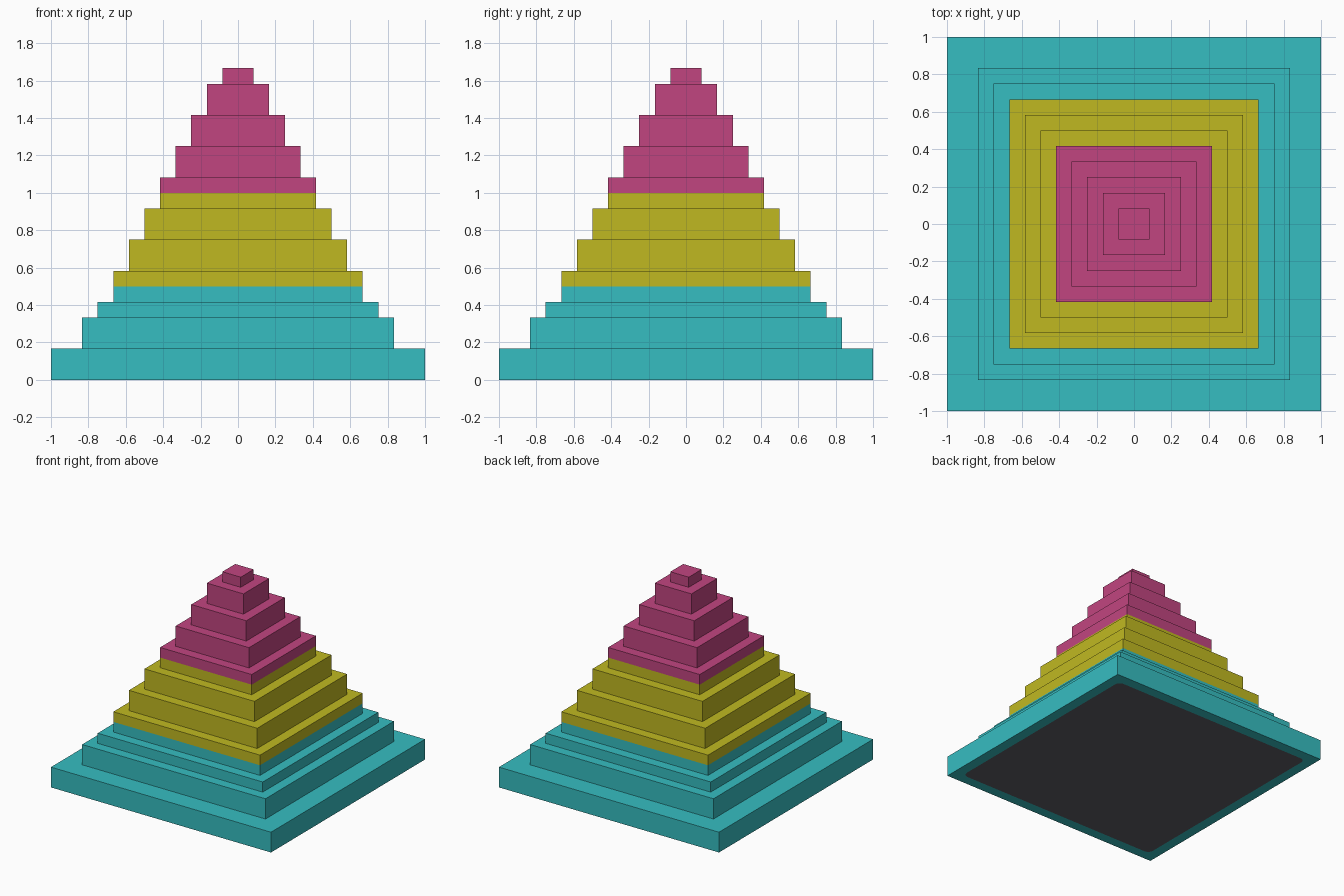
import bpy
import bmesh
from math import cos, sin, pi

cube = bpy.data.objects.get("Cube")
if cube:
    bpy.data.objects.remove(cube, do_unlink=True)

U = 1 / 12  # modular step size


def linear(c):
    c /= 255
    return c / 12.92 if c <= 0.04045 else ((c + 0.055) / 1.055) ** 2.4


def material(name, r, g, b):
    mat = bpy.data.materials.new(name)
    mat.use_nodes = True
    colour = (linear(r), linear(g), linear(b), 1)
    mat.diffuse_color = colour
    mat.node_tree.nodes["Principled BSDF"].inputs["Base Color"].default_value = colour
    return mat


materials = [
    material("teal", 54, 189, 193),
    material("mustard", 192, 185, 33),
    material("magenta", 193, 69, 128),
    material("dark_grey", 94, 94, 101),
]

bm = bmesh.new()


def square_ring(half, z):
    return [bm.verts.new((sx * half * U, sy * half * U, z * U))
            for sx, sy in ((1, 1), (-1, 1), (-1, -1), (1, -1))]


def bridge(a, b):
    for i in range(4):
        j = (i + 1) % 4
        bm.faces.new((a[i], a[j], b[j], b[i]))


# Stepped tiers: half width and top height in steps
tiers = [(12, 2), (10, 4), (9, 5), (8, 7), (7, 9), (6, 11),
         (5, 13), (4, 15), (3, 17), (2, 19), (1, 20)]
colour_breaks = (6, 12)

base_ring = ring = square_ring(tiers[0][0], 0)
bottom = 0
for index, (half, top) in enumerate(tiers):
    if index:
        ledge = square_ring(half, bottom)
        bridge(ring, ledge)
        ring = ledge
    # Walls are cut where the colour band changes
    for z in [b for b in colour_breaks if bottom < b < top] + [top]:
        upper = square_ring(half, z)
        bridge(ring, upper)
        ring = upper
    bottom = top
bm.faces.new(ring)

# Colour bands by height
for face in bm.faces:
    z = face.calc_center_median().z / U
    face.material_index = sum(z > b for b in colour_breaks)

# Underside: rim around a rounded panel
radius, half, segments = 0.045, 11 * U, 5
arcs = []
for corner, vert in enumerate(base_ring):
    cx = (half - radius) * (1 if vert.co.x > 0 else -1)
    cy = (half - radius) * (1 if vert.co.y > 0 else -1)
    angles = [(corner + k / segments) * pi / 2 for k in range(segments + 1)]
    arcs.append([bm.verts.new((cx + radius * cos(a), cy + radius * sin(a), 0))
                 for a in angles])
for i in range(4):
    j = (i + 1) % 4
    bm.faces.new((base_ring[j], base_ring[i], arcs[i][-1], arcs[j][0]))
    for p, q in zip(arcs[i], arcs[i][1:]):
        bm.faces.new((base_ring[i], p, q))
panel = bm.faces.new([v for arc in arcs for v in arc])
panel.material_index = 3

bmesh.ops.recalc_face_normals(bm, faces=bm.faces)
mesh = bpy.data.meshes.new("stepped_pyramid")
bm.to_mesh(mesh)
bm.free()
for mat in materials:
    mesh.materials.append(mat)
pyramid = bpy.data.objects.new("stepped_pyramid", mesh)
bpy.context.collection.objects.link(pyramid)
